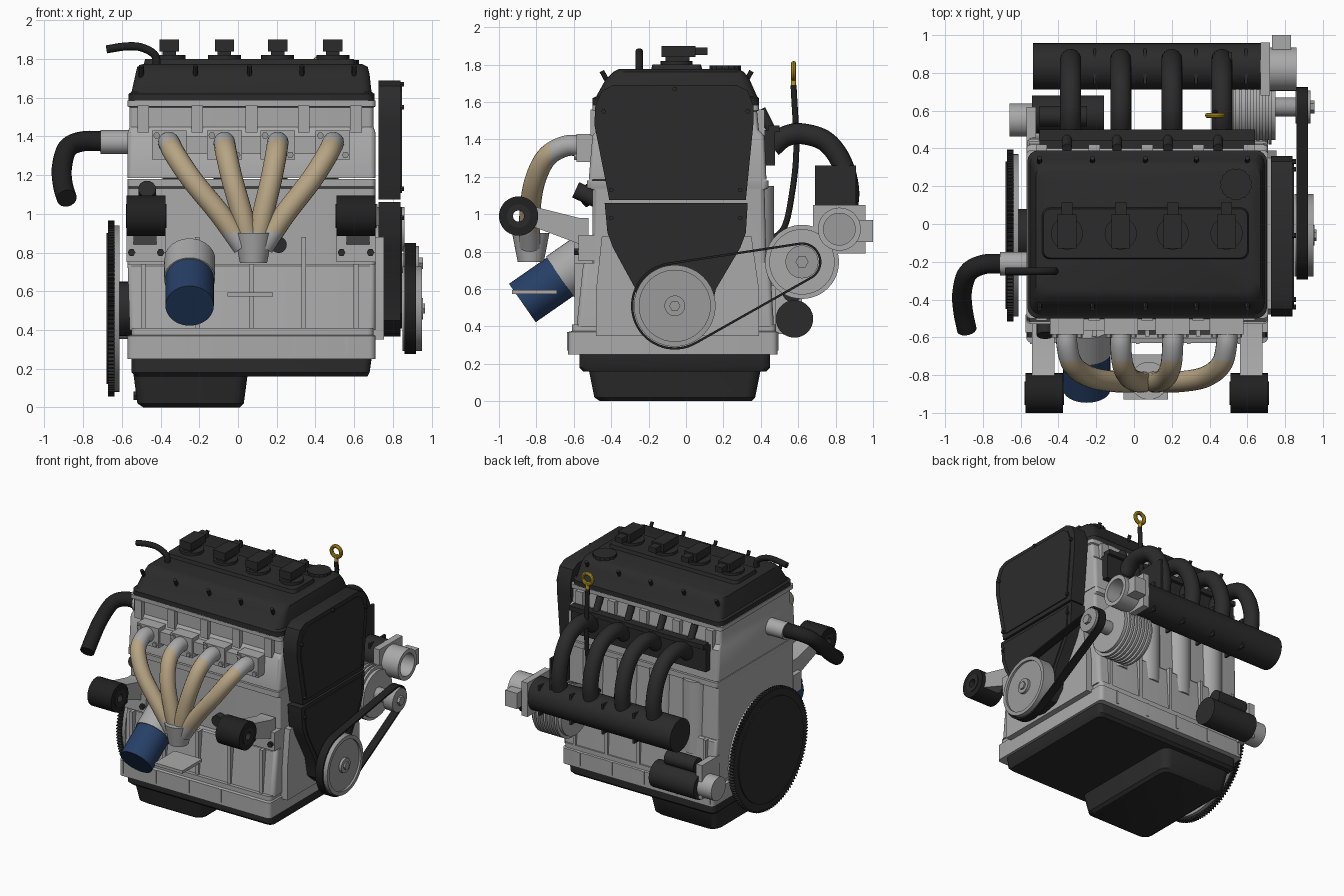
import bpy, bmesh, math
from mathutils import Vector
from mathutils.geometry import convex_hull_2d

if "Cube" in bpy.data.objects:
    bpy.data.objects.remove(bpy.data.objects["Cube"])
pi = math.pi

def material(name, *c):
    m = bpy.data.materials.new(name)
    m.diffuse_color = (*c, 1)
    m.use_nodes = True
    m.node_tree.nodes["Principled BSDF"].inputs["Base Color"].default_value = m.diffuse_color
    return m

ALU = material("cast aluminium", .40, .40, .40)
STEEL = material("steel grey", .33, .33, .33)
DARK = material("black plastic", .024, .024, .024)
RUBBER = material("black rubber", .015, .015, .015)
TAN = material("heat tinted tan", .47, .37, .23)
BLUE = material("filter blue", .020, .050, .135)
GOLD = material("dipstick yellow", .55, .34, .02)

def finish(name, bm, mats, bevel=0, angle=35):
    if bevel:
        es = [e for e in bm.edges if len(e.link_faces) == 2 and e.calc_face_angle() > .6]
        bmesh.ops.bevel(bm, geom=es, offset=bevel, segments=2, affect='EDGES', clamp_overlap=True)
    bmesh.ops.recalc_face_normals(bm, faces=bm.faces)
    me = bpy.data.meshes.new(name)
    bm.to_mesh(me)
    bm.free()
    for m in (mats if isinstance(mats, list) else [mats]):
        me.materials.append(m)
    me.shade_smooth()
    me.set_sharp_from_angle(angle=math.radians(angle))
    ob = bpy.data.objects.new(name, me)
    bpy.context.collection.objects.link(ob)
    return ob

def skin(name, rings, mats, bevel=0, close=False, rule=None):
    """Bridge equal rings of points; cap the ends unless the rings form a loop."""
    bm = bmesh.new()
    vs = [[bm.verts.new(p) for p in r] for r in rings]
    n = len(vs[0])
    for a, b in zip(vs, vs[1:] + ([vs[0]] if close else [])):
        for i in range(n):
            f = bm.faces.new((a[i], a[(i + 1) % n], b[(i + 1) % n], b[i]))
            if rule:
                f.material_index = rule(f.calc_center_median())
    if not close:
        bm.faces.new(vs[0][::-1])
        bm.faces.new(vs[-1])
    return finish(name, bm, mats, bevel)

def box(name, x0, x1, y0, y1, z0, z1, mat, bevel=.008):
    return skin(name, [[(x0, y0, z), (x1, y0, z), (x1, y1, z), (x0, y1, z)] for z in (z0, z1)], mat, bevel)

def cyl(name, p0, p1, r, mat, r2=None, seg=36, bevel=0):
    p0, p1 = Vector(p0), Vector(p1)
    q = (p1 - p0).to_track_quat('Z', 'Y')
    ring = lambda p, rr: [p + q @ Vector((rr * math.cos(2 * pi * i / seg), rr * math.sin(2 * pi * i / seg), 0)) for i in range(seg)]
    return skin(name, [ring(p0, r), ring(p1, r2 or r)], mat, bevel)

def hollow(name, x0, x1, y, z, r, ri, mat, seg=36):
    ring = lambda x, rr: [(x, y + rr * math.cos(2 * pi * i / seg), z + rr * math.sin(2 * pi * i / seg)) for i in range(seg)]
    return skin(name, [ring(x0, r), ring(x1, r), ring(x1, ri), ring(x0, ri)], mat, close=True)

def prism(name, pts, x0, x1, mat, bevel=0):
    return skin(name, [[(x, y, z) for y, z in pts] for x in (x0, x1)], mat, bevel)

def loft(name, secs, mat, r=.05):
    """Stack of rounded rectangles: (z, x0, x1, y0, y1)."""
    rings = []
    for z, x0, x1, y0, y1 in secs:
        ring = []
        for cx, cy, a0 in ((x1 - r, y1 - r, 0), (x0 + r, y1 - r, 1), (x0 + r, y0 + r, 2), (x1 - r, y0 + r, 3)):
            ring += [(cx + r * math.cos((a0 + k / 4) * pi / 2), cy + r * math.sin((a0 + k / 4) * pi / 2), z) for k in range(5)]
        rings.append(ring)
    return skin(name, rings, mat)

def tube(name, pts, r, mats, rule=None, steps=9, seg=18):
    """Round pipe through points along a smooth spline."""
    P = [Vector(p) for p in pts]
    P = [2 * P[0] - P[1]] + P + [2 * P[-1] - P[-2]]
    path = []
    for a, b, c, d in zip(P, P[1:], P[2:], P[3:]):
        for k in range(steps):
            t = k / steps
            path.append(.5 * (2 * b + (c - a) * t + (2 * a - 5 * b + 4 * c - d) * t ** 2 + (3 * b - a - 3 * c + d) * t ** 3))
    path.append(P[-2])
    rings, prev, u = [], None, None
    for i, p in enumerate(path):
        t = (path[min(i + 1, len(path) - 1)] - path[max(i - 1, 0)]).normalized()
        u = t.orthogonal().normalized() if prev is None else prev.rotation_difference(t) @ u
        prev, v = t, t.cross(u)
        rings.append([p + r * (u * math.cos(2 * pi * k / seg) + v * math.sin(2 * pi * k / seg)) for k in range(seg)])
    return skin(name, rings, mats, rule=rule)

PORTS = (-.355, -.07, .205, .49)

# block, head and pan
loft("pan_rail", [(.25, -.57, .71, -.63, .49), (.37, -.57, .71, -.63, .49), (.375, -.55, .7, -.61, .48), (.41, -.55, .7, -.61, .48)], ALU, .03)
loft("block_skirt", [(.40, -.56, .71, -.585, .47), (.73, -.57, .71, -.55, .45), (.74, -.57, .71, -.54, .44)], ALU, .03)
loft("block", [(.72, -.57, .71, -.5, .43), (1.13, -.57, .71, -.5, .42), (1.14, -.57, .71, -.53, .44), (1.18, -.57, .71, -.53, .44)], ALU, .025)
loft("cylinder_head", [(1.185, -.57, .71, -.52, .43), (1.42, -.57, .71, -.5, .42), (1.45, -.56, .7, -.475, .39),
     (1.55, -.56, .7, -.475, .38), (1.555, -.57, .71, -.5, .39), (1.585, -.57, .71, -.5, .39)], ALU, .025)
loft("oil_pan", [(.16, -.53, .67, -.55, .43), (.18, -.55, .68, -.57, .45), (.25, -.55, .69, -.57, .45)], DARK, .04)
loft("oil_sump", [(0, -.49, .01, -.46, .35), (.02, -.52, .03, -.49, .37), (.17, -.54, .05, -.52, .40)], DARK, .06)
cyl("drain_plug", (-.54, -.05, .06), (-.5, -.05, .06), .025, DARK, seg=6)
for i, x in enumerate((-.49, -.21, .07, .34, .61)):
    box(f"head_boss_front_{i}", x - .03, x + .03, -.51, -.45, 1.42, 1.56, ALU)
    box(f"head_boss_rear_{i}", x - .03, x + .03, .36, .42, 1.42, 1.56, ALU)
    box(f"skirt_rib_front_{i}", x - .012, x + .012, -.595, -.5, .4, .88 if i % 2 else .74, ALU, .004)
    box(f"skirt_rib_rear_{i}", x - .012, x + .012, .4, .48, .4, .74, ALU, .004)
    for y in (-.62, .475):
        box(f"rail_rib_{i}", x - .06, x - .04, y - .015, y + .02, .27, .37, ALU, .003)
    # valve cover bolts, both slopes
    for y, s in ((-.415, -1), (.315, 1)):
        cyl(f"cover_bolt_{i}", (x - .01, y, 1.7), (x - .01, y + s * .035, 1.765), .013, DARK, seg=8)
for i, x in enumerate(PORTS):
    cyl(f"bore_bulge_{i}", (x, .37, .6), (x, .37, 1.15), .1, ALU, bevel=.03)

# valve cover, coils, cap, breather
loft("valve_cover", [(1.58, -.565, .705, -.5, .39), (1.62, -.565, .705, -.5, .39), (1.63, -.55, .69, -.48, .38),
     (1.72, -.53, .68, -.43, .34), (1.76, -.52, .67, -.39, .31), (1.775, -.49, .64, -.36, .28)], DARK, .06)
loft("coil_rail", [(1.76, -.49, .61, -.19, .09), (1.8, -.48, .60, -.18, .08)], DARK, .04)
for i, x in enumerate(PORTS):
    cyl(f"coil_base_{i}", (x, -.05, 1.79), (x, -.05, 1.82), .085, DARK, bevel=.006)
    box(f"coil_stem_{i}", x - .035, x + .035, -.11, .02, 1.8, 1.86, DARK)
    box(f"coil_top_{i}", x - .05, x + .05, -.13, .05, 1.84, 1.9, DARK, .012)
    box(f"coil_plug_{i}", x - .03, x + .03, .04, .115, 1.85, 1.89, DARK)
prism_pts = [((.08 + .006 * (i % 2)) * math.cos(i * pi / 16), (.08 + .006 * (i % 2)) * math.sin(i * pi / 16)) for i in range(32)]
skin("oil_filler_cap", [[(.54 + a, .21 + b, z) for a, b in prism_pts] for z in (1.73, 1.795)], DARK, .004)
tube("breather_hose", [(-.42, -.25, 1.75), (-.43, -.25, 1.82), (-.5, -.25, 1.86), (-.58, -.25, 1.865), (-.68, -.25, 1.85)], .021, RUBBER)

# timing housing and covers on the right end
prism("timing_housing", [(-.48, .35), (.39, .35), (.39, .6), (.35, .88), (-.45, .88), (-.48, .6)], .69, .755, ALU, .01)
upper = [(-.41, 1.075), (-.49, 1.48), (-.485, 1.58), (-.45, 1.66), (-.39, 1.69), (.27, 1.69), (.33, 1.66), (.36, 1.58), (.36, 1.48), (.32, 1.075)]
lower = [(-.435, 1.06), (-.42, .9), (-.39, .82), (-.27, .6), (-.24, .45), (-.16, .38), (-.06, .365), (.06, .39), (.13, .47), (.16, .6), (.29, .82), (.32, .9), (.33, 1.06)]
for nm, pts, c in (("upper", upper, (-.065, 1.4)), ("lower", lower, (-.055, .8))):
    prism(f"timing_cover_{nm}", pts, .725, .84, DARK, .015)
    prism(f"timing_cover_{nm}_panel", [(c[0] + (y - c[0]) * .9, c[1] + (z - c[1]) * .9) for y, z in pts], .83, .848, DARK, .005)
for y, z in ((-.44, 1.55), (.33, 1.55), (-.4, 1.13), (.29, 1.13), (-.06, 1.67), (-.4, .98), (.29, .98)):
    cyl("cover_screw", (.83, y, z), (.858, y, z), .013, DARK, seg=6)

# crank pulley, alternator and belt
CR, AL = (-.06, .51), (.62, .745)
cyl("crank_pulley", (.85, *CR), (.935, *CR), .218, STEEL, seg=64, bevel=.008)
hollow("crank_pulley_rim", .86, .95, *CR, .218, .19, STEEL, 64)
cyl("crank_hub", (.9, *CR), (.955, *CR), .055, STEEL)
cyl("crank_bolt", (.93, *CR), (.967, *CR), .03, STEEL, seg=6)
cyl("alternator_body", (.5, *AL), (.75, *AL), .175, ALU, seg=48, bevel=.02)
for i in range(7):
    cyl(f"alternator_fin_{i}", (.525 + i * .031, *AL), (.541 + i * .031, *AL), .198, ALU, seg=48)
cyl("alternator_shaft", (.74, *AL), (.87, *AL), .05, STEEL)
cyl("alternator_pulley", (.855, *AL), (.935, *AL), .088, STEEL, bevel=.006)
cyl("alternator_nut", (.93, *AL), (.955, *AL), .035, STEEL, seg=6)
box("alternator_bracket", .55, .68, .38, .56, .62, .7, ALU)
circ = [(c, a * pi / 32, r) for c, r in ((CR, .222), (AL, .092)) for a in range(64)]
loop = lambda g: [(c[0] + (r + g) * math.cos(a), c[1] + (r + g) * math.sin(a)) for c, a, r in circ]
outer, inner = loop(.012), loop(0)
idx = convex_hull_2d([Vector(p) for p in outer])
skin("drive_belt", [[(x, *p[i]) for i in idx] for x, p in ((.86, outer), (.92, outer), (.92, inner), (.86, inner))], RUBBER, close=True)

# flywheel with toothed ring on the left end
teeth = [((.455 if i % 4 < 2 else .438) * math.cos(i * pi / 240) - .06, (.455 if i % 4 < 2 else .438) * math.sin(i * pi / 240) + .51) for i in range(480)]
prism("flywheel_ring_gear", teeth, -.672, -.638, DARK)
cyl("flywheel_plate", (-.64, *CR), (-.612, *CR), .43, STEEL, seg=64, bevel=.005)
cyl("flywheel_face", (-.68, *CR), (-.66, *CR), .39, DARK, seg=64)
cyl("crank_flange", (-.62, *CR), (-.55, *CR), .14, DARK)

# exhaust manifold
for i, x in enumerate(PORTS):
    mix = lambda t: x + (.08 - x) * t
    box(f"exhaust_flange_{i}", x - .09, x + .09, -.585, -.48, 1.28, 1.43, ALU, .015)
    for dx, dz in ((-.065, .05), (.065, -.05)):
        cyl("flange_nut", (x + dx, -.6, 1.355 + dz), (x + dx, -.57, 1.355 + dz), .018, STEEL, seg=6)
    tube(f"exhaust_runner_{i}", [(x, -.54, 1.36), (x, -.64, 1.365), (mix(.07), -.745, 1.305), (mix(.28), -.81, 1.17), (mix(.6), -.835, 1.0), (mix(.88), -.835, .83)],
         .056, [ALU, TAN], rule=lambda c: int(c.y < -.725 and c.z > .905))
box("exhaust_flange_strip", -.43, .57, -.565, -.48, 1.31, 1.4, ALU)
cyl("exhaust_collector", (.08, -.83, .9), (.08, -.83, .745), .1, ALU, r2=.07)
box("exhaust_support_plate", -.055, .18, -.93, -.69, .572, .594, ALU, .006)

# engine mounts
for s, xc, xa in ((-1, -.475, -.48), (1, .61, .62)):
    hollow("mount_bush", xc - .1, xc + .1, -.895, .99, .105, .06, RUBBER)
    hollow("mount_sleeve", xc - .105, xc + .105, -.895, .99, .062, .03, DARK)
    prism("mount_arm", [(-.81, 1.04), (-.57, .98), (-.52, .98), (-.52, .76), (-.57, .84), (-.81, .93)], xa - .06, xa + .06, ALU, .01)
    box("mount_plate", xc - .1, xc + .1, -.575, -.48, .75, .89, ALU)
    for dx in (-.075, .075):
        cyl("mount_bolt", (xc + dx, -.6, .8), (xc + dx, -.56, .8), .02, DARK, seg=6)

# oil filter, sensors
a, d = Vector((-.25, -.875, .525)), Vector((0, .82, .57))
cyl("oil_filter", a, a + d * .25, .125, BLUE, seg=40, bevel=.02)
cyl("oil_filter_housing", a + d * .245, a + d * .42, .132, ALU, bevel=.012)
cyl("knock_sensor", (.21, -.56, .84), (.21, -.48, .84), .042, DARK)
cyl("oil_sensor", (-.47, -.59, 1.13), (-.47, -.48, 1.08), .045, DARK)

# coolant outlet and hose
cyl("coolant_outlet", (-.71, -.21, 1.37), (-.55, -.21, 1.37), .062, ALU, bevel=.006)
tube("coolant_hose", [(-.7, -.21, 1.375), (-.8, -.215, 1.375), (-.88, -.26, 1.34), (-.91, -.36, 1.24), (-.905, -.46, 1.15), (-.885, -.56, 1.08)], .052, RUBBER)

# intake plenum, runners, throttle
cyl("intake_plenum", (-.535, .835, .925), (.69, .835, .925), .122, DARK, seg=48, bevel=.03)
box("intake_flange", -.5, .64, .4, .475, 1.26, 1.45, DARK)
box("injector_rail", -.5, .64, .44, .5, 1.44, 1.475, DARK)
for i, x in enumerate((-.335, -.07, .2, .465)):
    tube(f"intake_runner_{i}", [(x, .46, 1.36), (x, .53, 1.415), (x, .62, 1.43), (x, .745, 1.39), (x, .83, 1.28), (x, .87, 1.13), (x, .855, .98)], .056, DARK)
    cyl(f"injector_{i}", (x - .02, .4, 1.56), (x - .02, .46, 1.44), .026, DARK)
    box(f"plenum_rib_{i}", x + .12, x + .135, .74, .93, .81, 1.04, DARK, .003)
box("intake_stay", .5, .52, .69, .91, 1.02, 1.26, DARK, .004)
box("throttle_flange", .67, .72, .68, .96, .79, 1.05, ALU, .02)
hollow("throttle_body", .7, .86, .82, .92, .115, .085, ALU)
cyl("throttle_plate", (.74, .82, .92), (.75, .82, .92), .09, STEEL)
box("throttle_motor", .73, .83, .91, 1.0, .85, .97, ALU)

# starter motor
cyl("starter_body", (-.54, .58, .44), (-.16, .58, .44), .1, DARK, bevel=.012)
cyl("starter_nose", (-.66, .55, .44), (-.53, .55, .44), .088, ALU, bevel=.01)
cyl("starter_solenoid", (-.5, .57, .585), (-.25, .57, .585), .055, DARK, bevel=.008)
box("starter_bracket", -.57, -.52, .4, .62, .36, .62, ALU)

# dipstick
tube("dipstick_tube", [(.43, .42, .85), (.43, .52, .92), (.43, .565, 1.1), (.43, .59, 1.35), (.43, .575, 1.69)], .016, RUBBER)
cyl("dipstick_stem", (.43, .575, 1.68), (.43, .575, 1.74), .014, GOLD, seg=12)
ring = [[(.43 + (.04 + .014 * math.cos(v)) * math.cos(u), .575 + .014 * math.sin(v), 1.765 + (.04 + .014 * math.cos(v)) * math.sin(u))
         for v in (k * pi / 5 for k in range(10))] for u in (k * pi / 14 for k in range(28))]
skin("dipstick_ring", ring, GOLD, close=True)
